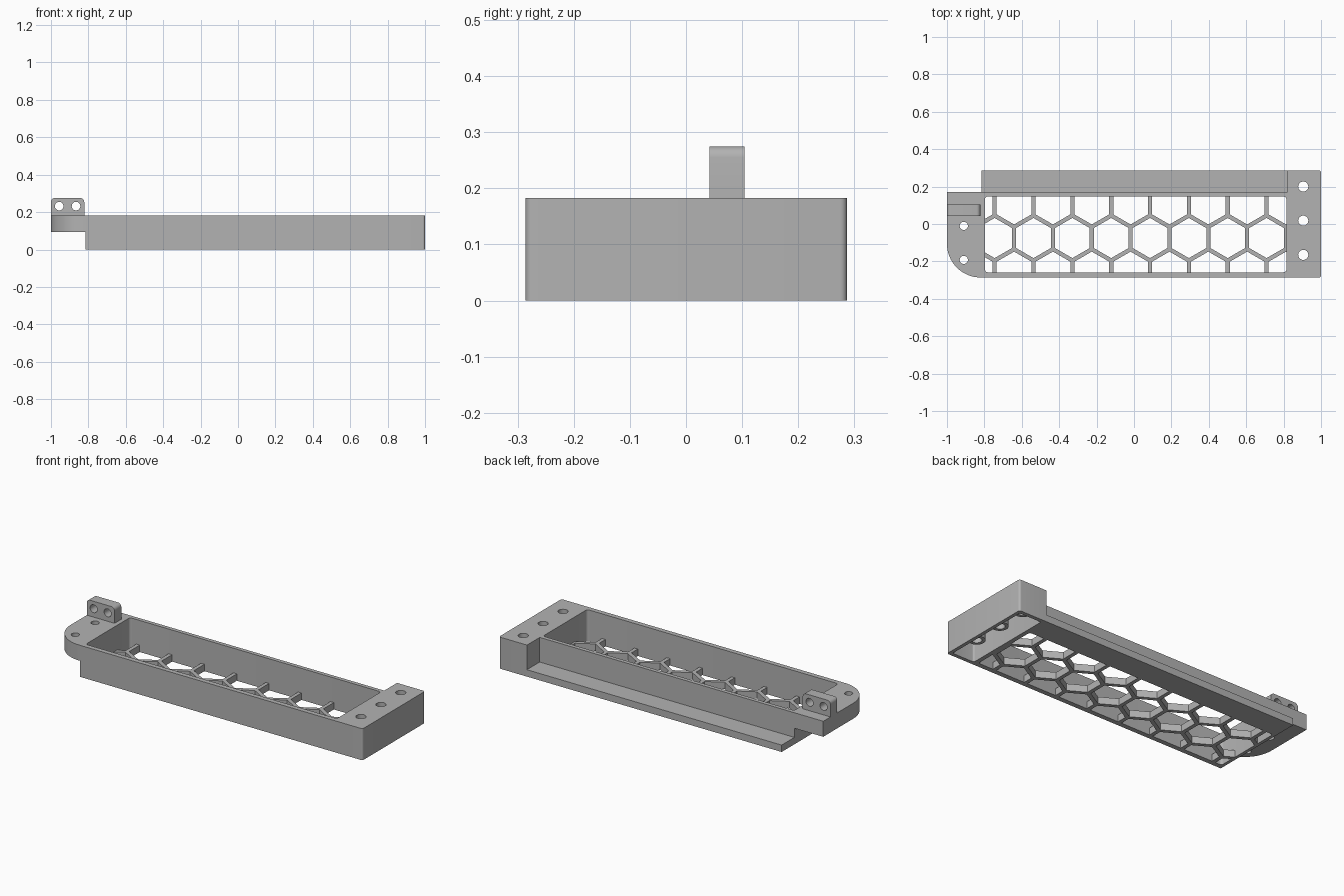
import bpy, bmesh, math

cube = bpy.data.objects.get("Cube")
if cube:
    bpy.data.objects.remove(cube, do_unlink=True)

grey = bpy.data.materials.new("plain_grey")
grey.use_nodes = True
grey.diffuse_color = (0.45, 0.45, 0.45, 1)
grey.node_tree.nodes["Principled BSDF"].inputs["Base Color"].default_value = grey.diffuse_color


def disc(u, v, radius, sides=28, start=0.0):
    """Regular polygon outline."""
    return [(u + radius * math.cos(start + math.tau * i / sides),
             v + radius * math.sin(start + math.tau * i / sides)) for i in range(sides)]


def rounded(u0, u1, v0, v1, radii):
    """Rectangle outline; radii run lower left, lower right, upper right, upper left."""
    corners = [(u0, v0, 1, 1), (u1, v0, -1, 1), (u1, v1, -1, -1), (u0, v1, 1, -1)]
    points = []
    for k, ((u, v, du, dv), r) in enumerate(zip(corners, radii)):
        if r == 0:
            points.append((u, v))
            continue
        steps = 16 if r > 0.1 else 6
        for i in range(steps + 1):
            a = math.pi + (k + i / steps) * math.pi / 2
            points.append((u + du * r + r * math.cos(a), v + dv * r + r * math.sin(a)))
    return points


def prism(name, outlines, lo, hi, axis="z"):
    """Extrude one or more closed outlines along z or y."""
    bm = bmesh.new()
    for outline in outlines:
        rings = []
        for w in (lo, hi):
            rings.append([bm.verts.new((u, v, w) if axis == "z" else (u, w, v)) for u, v in outline])
        bottom, top = rings
        bm.faces.new(bottom[::-1])
        bm.faces.new(top)
        n = len(outline)
        for i in range(n):
            j = (i + 1) % n
            bm.faces.new((bottom[i], bottom[j], top[j], top[i]))
    bmesh.ops.recalc_face_normals(bm, faces=bm.faces)
    mesh = bpy.data.meshes.new(name)
    bm.to_mesh(mesh)
    bm.free()
    mesh.materials.append(grey)
    obj = bpy.data.objects.new(name, mesh)
    bpy.context.collection.objects.link(obj)
    parts.append(obj)
    return obj


def cut(obj, outlines, lo, hi, axis="z"):
    """Subtract prisms from a part and bake the result."""
    cutter = prism("cutter", outlines, lo, hi, axis)
    cutter.hide_render = True
    mod = obj.modifiers.new("cut", "BOOLEAN")
    mod.operation, mod.solver, mod.object = "DIFFERENCE", "EXACT", cutter
    bpy.context.view_layer.update()
    baked = bpy.data.meshes.new_from_object(obj.evaluated_get(bpy.context.evaluated_depsgraph_get()))
    obj.modifiers.clear()
    obj.data = baked
    parts.remove(cutter)
    bpy.data.objects.remove(cutter, do_unlink=True)


parts = []
SQUARE = (0, 0, 0, 0)
TOP, FLOOR = 0.183, 0.04
FRONT, BACK, WALL_BACK = -0.286, 0.287, 0.17
LEFT, RIGHT = -0.815, 0.82

# Tray walls around an open cavity
cavity = rounded(-0.797, 0.815, -0.258, 0.147, (0.015,) * 4)
tray = prism("tray_walls", [rounded(LEFT, RIGHT, FRONT, WALL_BACK, SQUARE)], 0, TOP)
cut(tray, [cavity], -0.1, 0.4)

# Honeycomb floor: staggered hexagonal openings
PITCH, RIB = 0.2077, 0.022
hexagons = []
for row in (-1, 0, 1):
    for col in range(-1, 9):
        x = -0.745 + PITCH * (col + 0.5 * abs(row))
        y = -0.075 + row * PITCH * math.sqrt(3) / 2
        hexagons.append(disc(x, y, (PITCH - RIB) / math.sqrt(3), 6, math.pi / 6))
honeycomb = prism("honeycomb_floor", [cavity], 0, FLOOR)
cut(honeycomb, hexagons, -0.1, 0.2)

# Low ledge behind the tray
prism("rear_ledge", [rounded(LEFT, RIGHT, WALL_BACK, BACK, SQUARE)], 0, FLOOR)

# End block, hollow underneath, with three screw holes
screws = [disc(0.905, y, 0.027) for y in (0.2, 0.018, -0.165)]
block = prism("end_block", [rounded(RIGHT, 1, FRONT, BACK, (0, 0.012, 0.012, 0))], 0, TOP)
cut(block, [rounded(0.84, 0.98, -0.265, 0.265, (0.01,) * 4)], -0.1, 0.14)
cut(block, screws, 0.1, 0.3)

# Screw sleeves inside the block
sleeves = prism("screw_sleeves", [disc(0.905, y, 0.045) for y in (0.2, 0.018, -0.165)], 0.06, 0.14)
cut(sleeves, screws, 0, 0.3)

# Raised mounting flange with one large rounded corner
flange = prism("mounting_flange", [rounded(-1, LEFT, FRONT, WALL_BACK, (0.18, 0, 0, 0))], 0.093, TOP)
cut(flange, [disc(-0.91, y, 0.022) for y in (-0.01, -0.192)], 0, 0.4)

# Upright lug with two cross holes
lug = prism("upright_lug", [rounded(-1, -0.822, TOP, 0.275, (0, 0, 0.02, 0.02))], 0.042, 0.104, "y")
cut(lug, [disc(x, 0.232, 0.023) for x in (-0.956, -0.866)], 0, 0.2, "y")

# Smooth the curved walls, keep edges crisp
bpy.ops.object.select_all(action="DESELECT")
for part in parts:
    part.select_set(True)
bpy.context.view_layer.objects.active = tray
bpy.ops.object.shade_smooth_by_angle(angle=math.radians(30))
